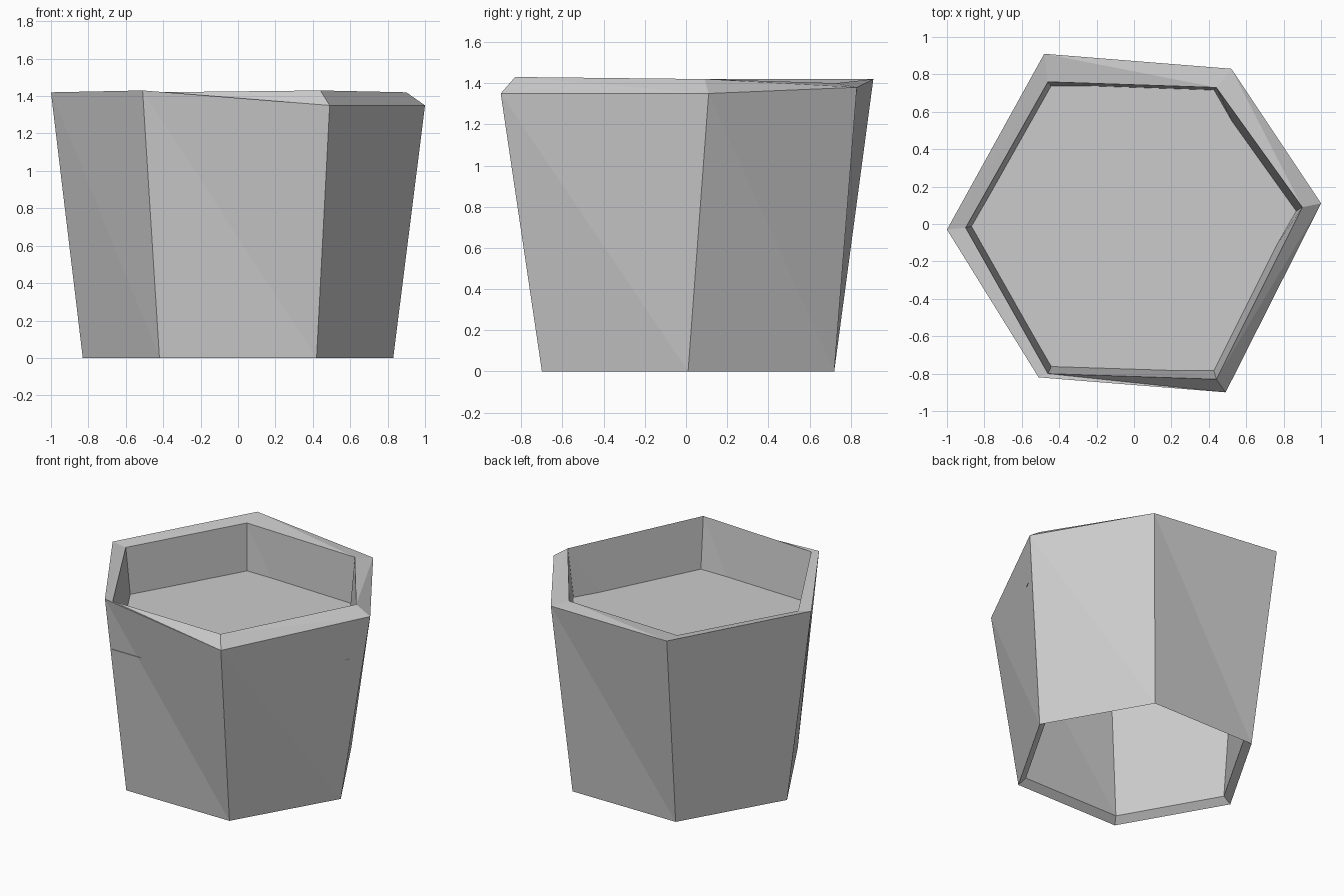
import bpy
import bmesh

default = bpy.data.objects.get("Cube")
if default:
    bpy.data.objects.remove(default, do_unlink=True)


def make_material(name, value):
    mat = bpy.data.materials.new(name)
    mat.use_nodes = True
    colour = (value, value, value, 1)
    mat.diffuse_color = colour
    mat.node_tree.nodes["Principled BSDF"].inputs["Base Color"].default_value = colour
    return mat


def hexagon(radius, z, front, back, half):
    """Hexagon corners, counter-clockwise from the front left corner."""
    middle = (front + back) / 2
    return [(half, front, z), (radius, middle, z), (half, back, z),
            (-half, back, z), (-radius, middle, z), (-half, front, z)]


def make_object(name, bm, mat):
    mesh = bpy.data.meshes.new(name)
    bm.to_mesh(mesh)
    bm.free()
    mesh.materials.append(mat)
    obj = bpy.data.objects.new(name, mesh)
    bpy.context.collection.objects.link(obj)
    return obj


grey = make_material("light grey", 0.6)

# Hand-cut uneven rim, outer and inner corners
rim_outer = [(.49, -.90, 1.35), (1, .11, 1.35), (.52, .83, 1.38),
             (-.48, .91, 1.42), (-1, -.03, 1.42), (-.51, -.82, 1.43)]
rim_inner = [(.44, -.83, 1.43), (.9, .09, 1.42), (.44, .73, 1.4),
             (-.46, .76, 1.4), (-.9, -.02, 1.4), (-.46, -.80, 1.42)]
base_outer = hexagon(.83, 0, -.70, .72, .42)
base_inner = hexagon(.775, .043, -.655, .674, .392)

# Hollow pot wall: a closed loop of four rings, split into triangles
bm = bmesh.new()
rings = [[bm.verts.new(p) for p in ring]
         for ring in (base_outer, rim_outer, rim_inner, base_inner)]
for k, low in enumerate(rings):
    high = rings[(k + 1) % len(rings)]
    for i in range(6):
        j = (i + 1) % 6
        bm.faces.new((low[i], low[j], high[i]))
        bm.faces.new((low[j], high[j], high[i]))
bmesh.ops.recalc_face_normals(bm, faces=bm.faces)
make_object("pot_wall", bm, grey)

# Soil plate set below the rim, its edge buried in the wall
bm = bmesh.new()
bm.faces.new([bm.verts.new(p) for p in hexagon(.92, 1.06, -.794, .785, .475)])
make_object("soil_plate", bm, grey)
